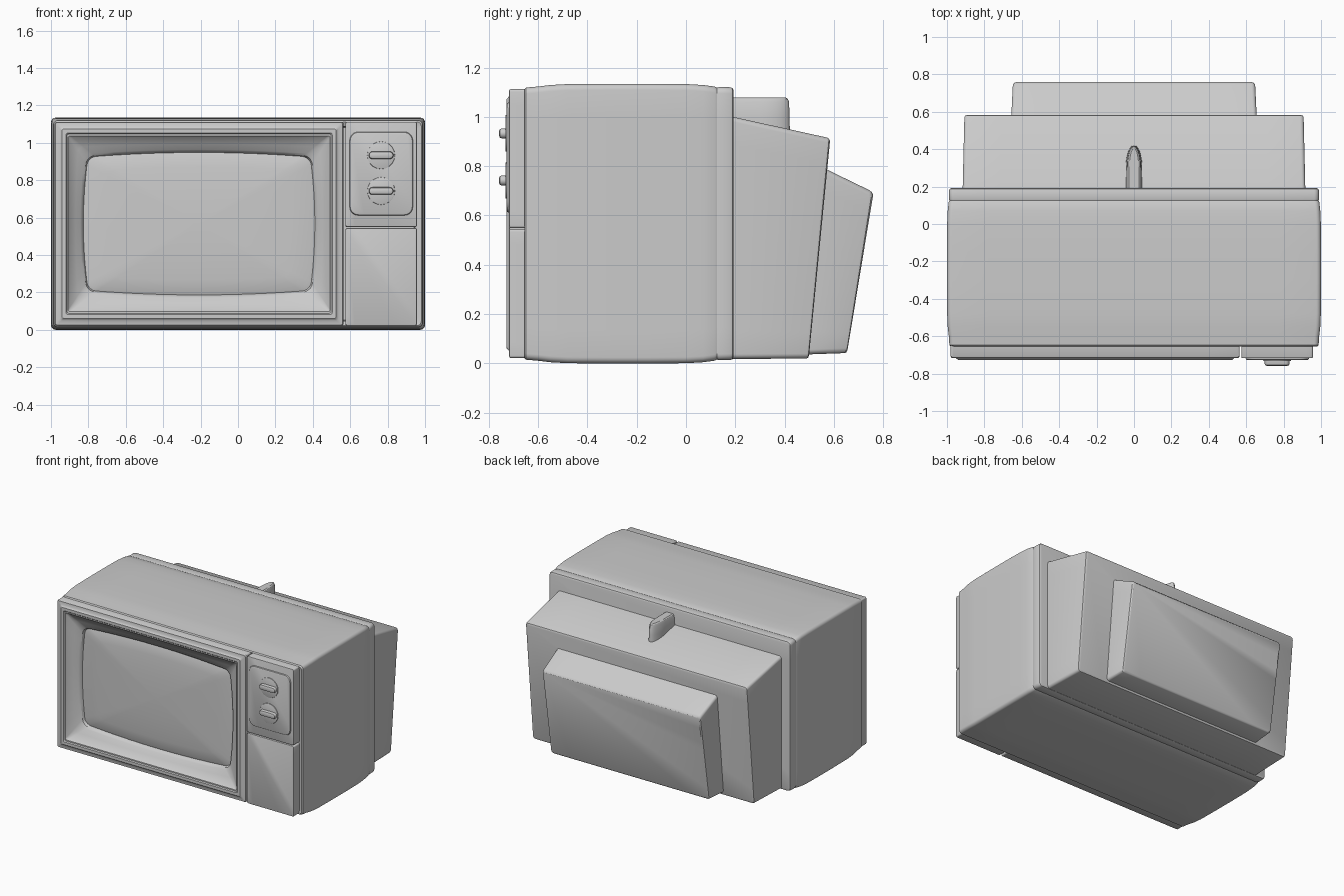
import bpy, bmesh
from math import sin, cos, pi, radians


def ring(cx, hw, zlo, zhi, y, r=0.02, bow=0.0, arc=5, side=10):
    """Rounded rectangle facing y; y may be (bottom, top) for a slanted ring."""
    y0, y1 = y if isinstance(y, tuple) else (y, y)
    cz, hz = (zlo + zhi) / 2, (zhi - zlo) / 2
    r = min(r, hw, hz)
    corners = []
    for k, (sx, sz) in enumerate([(1, 1), (-1, 1), (-1, -1), (1, -1)]):
        for i in range(arc + 1):
            a = (k + i / arc) * pi / 2
            corners.append((sx * (hw - r) + r * cos(a), sz * (hz - r) + r * sin(a)))
    pts = []
    n = len(corners)
    for i, (x, z) in enumerate(corners):
        pts.append((x, z))
        if i % (arc + 1) == arc:
            nx, nz = corners[(i + 1) % n]
            for s in range(1, side):
                t = s / side
                pts.append((x + (nx - x) * t, z + (nz - z) * t))
    out = []
    for x, z in pts:
        u, v = x / hw, z / hz
        px, pz = x * (1 - bow * v * v), z * (1 - bow * 1.6 * u * u)
        out.append((cx + px, y0 + (y1 - y0) * (v + 1) / 2, cz + pz))
    return out


def loft(name, rings, cap_start=True, cap_end=True):
    bm = bmesh.new()
    loops = [[bm.verts.new(p) for p in pts] for pts in rings]
    n = len(loops[0])
    for a, b in zip(loops, loops[1:]):
        for i in range(n):
            j = (i + 1) % n
            bm.faces.new((a[i], a[j], b[j], b[i]))
    if cap_start:
        bm.faces.new(loops[0])
    if cap_end:
        bm.faces.new(loops[-1])
    bmesh.ops.remove_doubles(bm, verts=bm.verts, dist=1e-5)
    bmesh.ops.recalc_face_normals(bm, faces=bm.faces)
    mesh = bpy.data.meshes.new(name)
    bm.to_mesh(mesh)
    bm.free()
    ob = bpy.data.objects.new(name, mesh)
    bpy.context.collection.objects.link(ob)
    bpy.ops.object.select_all(action='DESELECT')
    ob.select_set(True)
    bpy.context.view_layer.objects.active = ob
    bpy.ops.object.shade_smooth_by_angle(angle=radians(32))
    return ob


def panel(name, x0, x1, z0, z1, back, front, r=0.01, edge=0.006):
    """Plate with a small softened front edge."""
    cx, hw = (x0 + x1) / 2, (x1 - x0) / 2
    return loft(name, [ring(cx, hw, z0, z1, back, r),
                       ring(cx, hw, z0, z1, front + edge, r),
                       ring(cx, hw - edge * .3, z0 + edge * .3, z1 - edge * .3, front + edge * .3, r),
                       ring(cx, hw - edge, z0 + edge, z1 - edge, front, r)])


# Cabinet: softly bulging sleeve, front recessed behind the bezel
MID = 0.567
sections = [(-0.60, 0.94, 0.515), (-0.645, 0.945, 0.52), (-0.655, 0.98, 0.545),
            (-0.648, 0.987, 0.552), (-0.60, 0.990, 0.556), (-0.55, 0.996, 0.562),
            (-0.48, 0.999, 0.566), (-0.30, 1.0, 0.567), (-0.15, 1.0, 0.567),
            (0.0, 0.999, 0.566), (0.07, 0.996, 0.562), (0.115, 0.991, 0.556),
            (0.125, 0.987, 0.551), (0.135, 0.989, 0.554), (0.18, 0.988, 0.553),
            (0.188, 0.985, 0.550), (0.192, 0.978, 0.543)]
loft("cabinet", [ring(0, hw, MID - hz, MID + hz, y, 0.025) for y, hw, hz in sections])

# Rear shell and the tube housing behind it, both with a slanted back
loft("rear_shell", [ring(0, 0.917, 0.018, 1.015, 0.13, 0.02),
                    ring(0, 0.916, 0.018, 1.0, 0.19, 0.02),
                    ring(0, 0.907, 0.020, 0.916, (0.487, 0.572), 0.02),
                    ring(0, 0.904, 0.023, 0.911, (0.495, 0.580), 0.02),
                    ring(0, 0.895, 0.032, 0.902, (0.499, 0.584), 0.02)])
loft("tube_housing", [ring(0, 0.660, 0.035, 0.80, (0.470, 0.550), 0.02),
                      ring(0, 0.656, 0.037, 0.783, (0.505, 0.578), 0.02),
                      ring(0, 0.648, 0.042, 0.702, (0.645, 0.745), 0.02),
                      ring(0, 0.645, 0.046, 0.694, (0.651, 0.754), 0.02),
                      ring(0, 0.637, 0.054, 0.684, (0.655, 0.759), 0.02)])


# Antenna socket lug on the top of the rear shell
def lug_ring(w, y_end, z, length=0.12):
    pts = [(-w, 0.15, z)]
    for i in range(17):
        a = pi - pi * i / 16
        pts.append((w * cos(a), y_end - length + length * sin(a), z))
    return pts + [(w, 0.15, z)]


loft("antenna_lug", [lug_ring(0.046, 0.422, 0.90), lug_ring(0.043, 0.420, 1.00),
                     lug_ring(0.038, 0.418, 1.06), lug_ring(0.033, 0.413, 1.073),
                     lug_ring(0.026, 0.405, 1.078)])

# Screen bezel: stepped frame sloping in to a bowed opening
CX, CZ = -0.208, 0.567
frame = [(0.772, 0.545, -0.62, 0.01, 0), (0.772, 0.545, -0.708, 0.01, 0),
         (0.768, 0.541, -0.715, 0.01, 0), (0.745, 0.518, -0.717, 0.01, 0),
         (0.738, 0.511, -0.722, 0.01, 0), (0.733, 0.506, -0.727, 0.01, 0),
         (0.712, 0.485, -0.727, 0.01, 0), (0.706, 0.479, -0.720, 0.01, 0),
         (0.700, 0.470, -0.720, 0.01, 0), (0.692, 0.462, -0.708, 0.015, 0.003),
         (0.660, 0.425, -0.682, 0.03, 0.02), (0.635, 0.396, -0.664, 0.04, 0.035),
         (0.625, 0.387, -0.655, 0.045, 0.04), (0.618, 0.380, -0.635, 0.045, 0.04)]
loft("screen_bezel", [ring(CX, w, CZ - h, CZ + h, y, r, b) for w, h, y, r, b in frame],
     False, False)

# Gently domed picture tube glass
glass = [(1.01, -0.636), (0.975, -0.642), (0.8, -0.650), (0.6, -0.656), (0.4, -0.660),
         (0.2, -0.662), (0.05, -0.663)]
loft("screen_glass", [ring(CX, 0.618 * s, CZ - 0.380 * s, CZ + 0.380 * s, y, 0.045 * s, 0.04)
                      for s, y in glass], False, True)

# Control column: upper panel, lower door, raised dial plate
panel("control_panel", 0.574, 0.957, 0.549, 1.112, -0.62, -0.717)
panel("lower_door", 0.574, 0.957, 0.022, 0.544, -0.62, -0.717)
panel("dial_plate", 0.597, 0.935, 0.612, 1.058, -0.70, -0.728, 0.045, 0.009)

# Two dials, each a flat disc with a grip bar
KX = 0.765
for name, z in (("upper", 0.933), ("lower", 0.742)):
    panel(name + "_dial_disc", KX - 0.074, KX + 0.074, z - 0.074, z + 0.074,
          -0.72, -0.733, 0.074, 0.003)
    panel(name + "_dial_grip", KX - 0.066, KX + 0.066, z - 0.02, z + 0.02,
          -0.725, -0.758, 0.02, 0.010)
